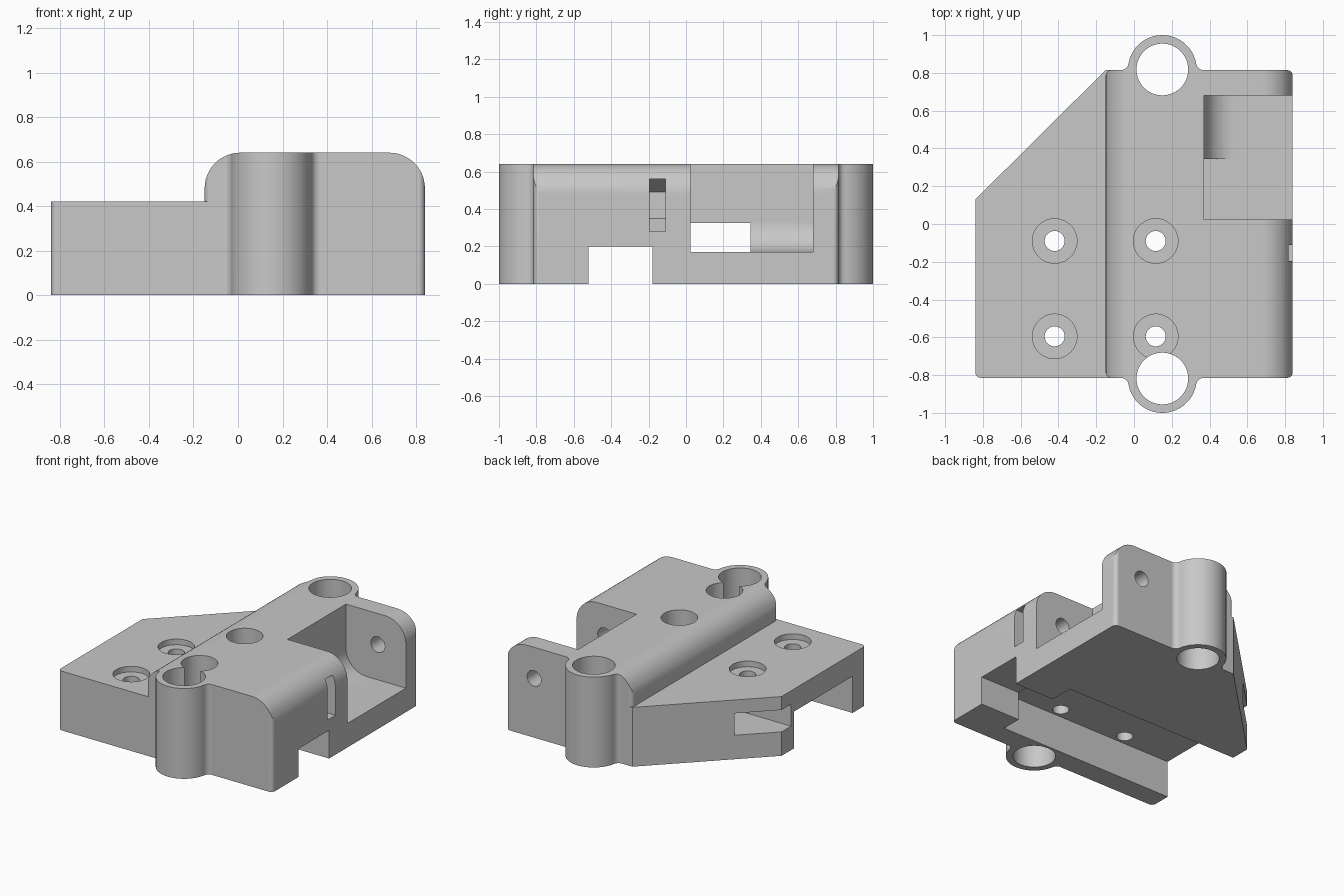
import bpy, bmesh, math

if "Cube" in bpy.data.objects:
    bpy.data.objects.remove(bpy.data.objects["Cube"])

grey = bpy.data.materials.new("plain grey")
grey.diffuse_color = (0.58, 0.58, 0.58, 1)
grey.use_nodes = True
grey.node_tree.nodes["Principled BSDF"].inputs["Base Color"].default_value = grey.diffuse_color


def arc(cx, cy, r, a0, a1, n=12):
    """Points on an arc, angles in degrees."""
    return [(cx + r * math.cos(math.radians(a0 + (a1 - a0) * i / n)),
             cy + r * math.sin(math.radians(a0 + (a1 - a0) * i / n))) for i in range(n + 1)]


def circle(cx, cy, r, n=48):
    return arc(cx, cy, r, 0, 360, n)[:-1]


def rect(x0, y0, x1, y1):
    return [(x0, y0), (x1, y0), (x1, y1), (x0, y1)]


def prism(name, pts, axis, lo, hi):
    """Extrude a 2D outline along an axis."""
    place = {'x': lambda a, b, t: (t, a, b),
             'y': lambda a, b, t: (a, t, b),
             'z': lambda a, b, t: (a, b, t)}[axis]
    bm = bmesh.new()
    low = [bm.verts.new(place(a, b, lo)) for a, b in pts]
    high = [bm.verts.new(place(a, b, hi)) for a, b in pts]
    bm.faces.new(low)
    bm.faces.new(high)
    for i in range(len(pts)):
        j = (i + 1) % len(pts)
        bm.faces.new((low[i], low[j], high[j], high[i]))
    bmesh.ops.recalc_face_normals(bm, faces=bm.faces)
    mesh = bpy.data.meshes.new(name)
    bm.to_mesh(mesh)
    bm.free()
    mesh.materials.append(grey)
    ob = bpy.data.objects.new(name, mesh)
    bpy.context.collection.objects.link(ob)
    return ob


def boolean(body, tool, op='DIFFERENCE'):
    mod = body.modifiers.new("cut", 'BOOLEAN')
    mod.operation, mod.solver, mod.object = op, 'EXACT', tool
    bpy.context.view_layer.objects.active = body
    bpy.ops.object.modifier_apply(modifier=mod.name)
    bpy.data.objects.remove(tool)


# Plan outline: block with a cut corner, rounded corners and a rod sleeve at each end
X, Y, R, F = 0.84, 0.815, 0.03, 0.04
SX, SY, SR = 0.15, 0.818, 0.182
fy = Y + F
fx = math.sqrt((SR + F) ** 2 - (fy - SY) ** 2)
tilt = math.degrees(math.atan2(fy - SY, fx))
sleeve = (arc(SX + fx, fy, F, 270, 180 + tilt, 6)
          + arc(SX, SY, SR, tilt, 180 - tilt, 32)
          + arc(SX - fx, fy, F, -tilt, -90, 6))
front = [(x, -y) for x, y in reversed(sleeve)]
outline = (arc(-X + R, -Y + R, R, 180, 270, 5) + front
           + arc(X - R, -Y + R, R, 270, 360, 5)
           + arc(X - R, Y - R, R, 0, 90, 5) + sleeve
           + [(-0.15, Y), (-X, 0.13)])
body = prism("bracket_body", outline, 'z', 0, 0.8)

# Stepped side profile with rounded shoulders
profile = ([(-0.9, -0.1), (0.9, -0.1), (0.9, 0.3), (X, 0.3)]
           + arc(X - 0.16, 0.48, 0.16, 0, 90) + arc(0.01, 0.48, 0.16, 90, 180)
           + [(-0.15, 0.42), (-0.9, 0.42)])
boolean(body, prism("side_profile", profile, 'y', -1.2, 1.2), 'INTERSECT')

# Rounded upright corners of the raised block above the step
corner = arc(-0.12, -Y + R, R, 180, 270, 5) + [(-0.12, -0.9), (-0.2, -0.9), (-0.2, -Y + R)]
for s in (-1, 1):
    boolean(body, prism("step_corner", [(x, -s * y) for x, y in corner], 'z', 0.42, 0.9))

# Rod bores
for s in (-1, 1):
    boolean(body, prism("rod_bore", circle(SX, s * SY, 0.137), 'z', -0.1, 0.9))

# Counterbored screw holes
for x in (-0.42, 0.115):
    for y in (-0.09, -0.595):
        boolean(body, prism("screw_head", circle(x, y, 0.118), 'z', 0.38, 0.9))
        boolean(body, prism("screw_hole", circle(x, y, 0.053, 32), 'z', -0.1, 0.9))

# Open pocket with a rounded inner floor edge, and the slot running out of it
pocket = [(0.37, 0.9), (1, 0.9), (1, 0.17)] + arc(0.53, 0.33, 0.16, 270, 180)
boolean(body, prism("pocket", pocket, 'y', 0.025, 0.68))
boolean(body, prism("belt_slot", rect(0.025, 0.17, 0.345, 0.325), 'x', -1, 0.6))

# Underside channel: low and narrow at the right, taller and wide to the left
boolean(body, prism("narrow_channel", rect(0.4, -0.52, 1, -0.18), 'z', -0.1, 0.2))
boolean(body, prism("wide_channel", rect(-1, -0.665, 0.53, -0.01), 'z', -0.1, 0.26))

# Tension screw hole and its side-loading nut slot
NX, NZ, NR = 0.62, 0.42, 0.14
boolean(body, prism("tension_hole", circle(NX, NZ, 0.055, 32), 'y', -0.3, 0.9))
nut = arc(NX, NZ, NR, 90, 270, 3) + [(1, NZ - NR), (1, NZ + NR)]
boolean(body, prism("nut_slot", nut, 'y', -0.195, -0.11))

# Smooth curved walls, crisp edges
bpy.ops.object.select_all(action='DESELECT')
body.select_set(True)
bpy.context.view_layer.objects.active = body
bpy.ops.object.shade_smooth_by_angle(angle=math.radians(25))
weighted = body.modifiers.new("weighted_normals", 'WEIGHTED_NORMAL')
weighted.keep_sharp = True
